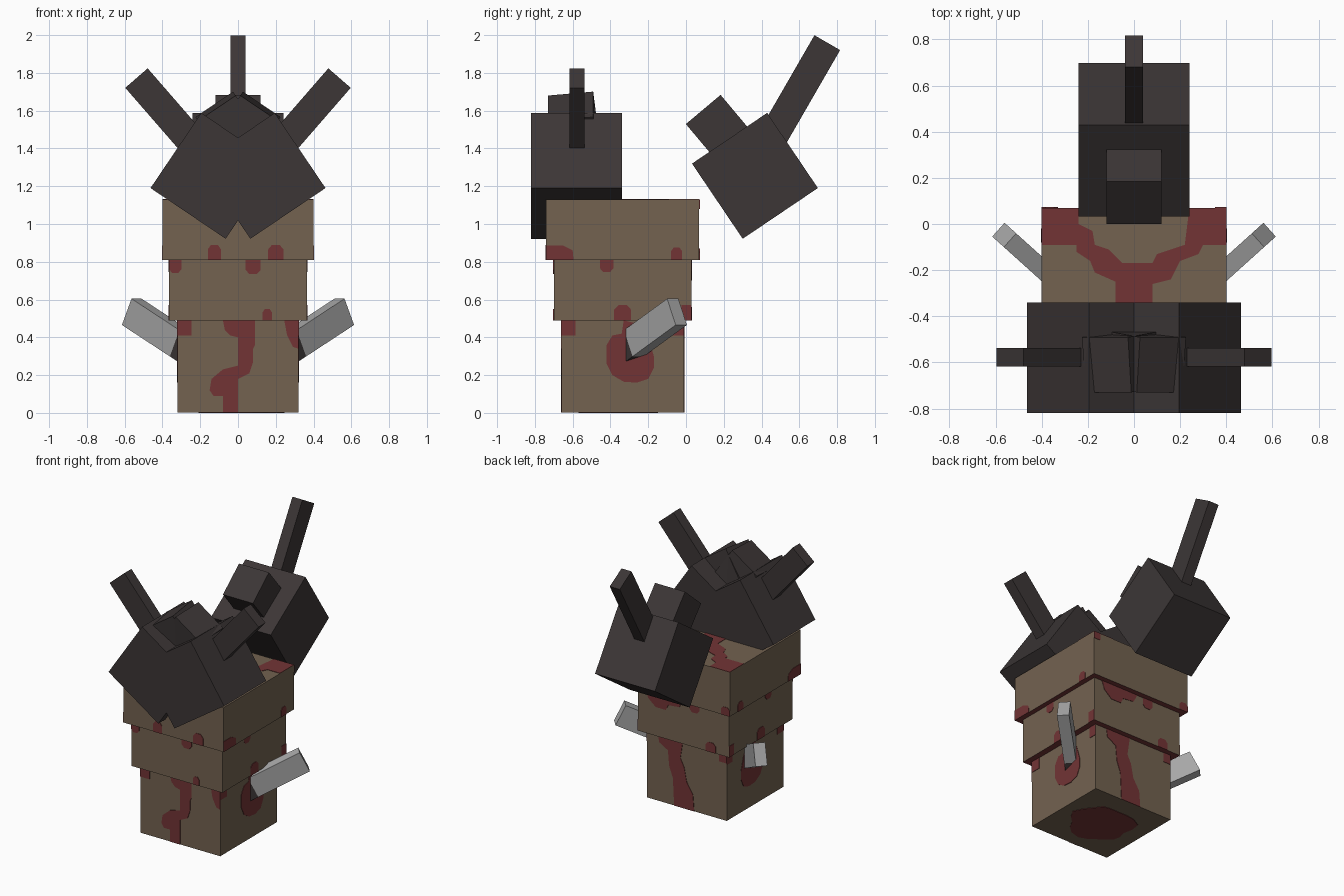
import bpy, bmesh
from math import radians, sin, cos, pi
from mathutils import Matrix, Vector

if "Cube" in bpy.data.objects:
    bpy.data.objects.remove(bpy.data.objects["Cube"])


def srgb(v):
    v /= 255
    return v / 12.92 if v <= 0.04045 else ((v + 0.055) / 1.055) ** 2.4


def material(name, r, g, b):
    m = bpy.data.materials.new(name)
    m.diffuse_color = (srgb(r), srgb(g), srgb(b), 1)
    m.use_nodes = True
    m.node_tree.nodes["Principled BSDF"].inputs["Base Color"].default_value = m.diffuse_color
    return m


TAN = material("tan", 115, 98, 80)
RED = material("dark red", 114, 52, 53)
CHARCOAL = material("charcoal", 60, 54, 54)
GREY = material("blade grey", 168, 168, 168)
T = Matrix.Translation


def R(deg, axis):
    return Matrix.Rotation(radians(deg), 4, axis)


def finish(name, bm, *mats):
    me = bpy.data.meshes.new(name)
    bm.to_mesh(me)
    bm.free()
    for m in mats:
        me.materials.append(m)
    ob = bpy.data.objects.new(name, me)
    bpy.context.collection.objects.link(ob)
    return ob


def box(name, matrix, size, *mats):
    bm = bmesh.new()
    bmesh.ops.create_cube(bm, size=1, matrix=matrix @ Matrix.Diagonal((*size, 1)))
    return finish(name, bm, *mats)


# Body: three stacked tiers, ledge undersides red
MID = -0.335
for name, hx, hy, z0, z1 in (("lower_tier", .32, .325, .003, .49),
                             ("middle_tier", .365, .365, .49, .81),
                             ("upper_tier", .40, .405, .81, 1.13)):
    tier = box(name, T((0, MID, (z0 + z1) / 2)), (2 * hx, 2 * hy, z1 - z0), TAN, RED)
    if z0 > .1:
        for p in tier.data.polygons:
            p.material_index = int(p.normal.z < -0.5)


# Thin red stains laid on the tier faces
def stains(name, place, normal, polys):
    bm = bmesh.new()
    n = Vector(normal)
    for pts in polys:
        f = bm.faces.new([bm.verts.new(Vector(place(a, b)) + n * .003) for a, b in pts])
        ext = bmesh.ops.extrude_face_region(bm, geom=[f], use_keep_orig=True)
        for v in ext["geom"]:
            if isinstance(v, bmesh.types.BMVert):
                v.co -= n * .004
    bmesh.ops.recalc_face_normals(bm, faces=bm.faces)
    finish(name, bm, RED)


def drop(a0, a1, base, tip):
    """Blob hanging from (or rising off) a tier edge, with clipped far corners."""
    c = (a1 - a0) * .25
    k = base + (tip - base) * .7
    return [(a0, base), (a0, k), (a0 + c, tip), (a1 - c, tip), (a1, k), (a1, base)]


def corner(a0, a1, b0, b1):
    return [(a0, b0), (a1, b0), (a1, b1), (a0, b1)]


# Front stains
stains("front_stain_upper", lambda a, b: (a, -.74, b), (0, -1, 0),
       [drop(-.16, -.09, .81, .89), drop(.16, .24, .81, .89)])
stains("front_stain_middle", lambda a, b: (a, -.70, b), (0, -1, 0),
       [drop(-.365, -.30, .81, .74), drop(.04, .12, .81, .735), drop(.13, .18, .49, .55)])
stains("front_stain_lower", lambda a, b: (a, -.66, b), (0, -1, 0),
       [corner(-.32, -.245, .41, .49),
        [(.245, .49), (.26, .41), (.29, .35), (.32, .34), (.32, .49)],
        [(-.08, .49), (-.07, .44), (-.04, .41), (0, .40), (0, .25), (-.08, .23), (-.14, .18),
         (-.15, .12), (-.13, .09), (-.08, .09), (-.08, .003), (0, .003), (0, .18), (.06, .21),
         (.08, .27), (.08, .34), (.09, .36), (.09, .49)]])

# Side stains, the same on both sides
for s, side in ((1, "right"), (-1, "left")):
    stains(side + "_stain_upper", lambda a, b: (.40 * s, a, b), (s, 0, 0),
           [[(-.74, .81), (-.595, .81), (-.60, .86), (-.65, .885), (-.74, .885)],
            drop(-.08, -.02, .81, .875)])
    stains(side + "_stain_middle", lambda a, b: (.365 * s, a, b), (s, 0, 0),
           [drop(-.455, -.385, .81, .745), drop(-.38, -.29, .49, .57),
            corner(-.025, .03, .49, .57)])
    stains(side + "_stain_lower", lambda a, b: (.32 * s, a, b), (s, 0, 0),
           [corner(-.66, -.585, .41, .49),
            [(-.33, .49), (-.34, .42), (-.39, .41), (-.42, .36), (-.42, .26), (-.39, .20),
             (-.33, .165), (-.26, .16), (-.20, .18), (-.17, .24), (-.17, .30), (-.20, .40),
             (-.25, .47)],
            corner(-.07, -.01, .41, .49)])

# Back stains
stains("back_stain_upper", lambda a, b: (a, .07, b), (0, 1, 0),
       [corner(.35, .40, 1.08, 1.13), drop(-.40, -.33, .81, .87)])
stains("back_stain_middle", lambda a, b: (a, .03, b), (0, 1, 0),
       [[(.30, .81), (.28, .75), (.22, .70), (.14, .70), (.12, .74), (.03, .75), (0, .81)],
        drop(-.26, -.18, .49, .56), drop(-.13, -.05, .81, .74)])
stains("back_stain_lower", lambda a, b: (a, -.01, b), (0, 1, 0),
       [[(.23, .49), (.22, .43), (.15, .39), (.14, .28), (.11, .20), (.10, .003), (-.06, .003),
         (-.05, .12), (.0, .20), (.02, .30), (.05, .36), (.03, .49)],
        corner(-.32, -.26, .42, .49)])

# Forked stain on top and splash underneath
stains("top_stain", lambda a, b: (a, b, 1.13), (0, 0, 1),
       [[(-.40, .07), (-.24, .07), (-.24, 0), (-.18, -.03), (-.17, -.09), (-.11, -.11),
         (-.05, -.17), (.08, -.17), (.10, -.13), (.22, -.09), (.24, .07), (.40, .07),
         (.40, -.09), (.30, -.09), (.28, -.13), (.20, -.16), (.16, -.24), (.08, -.26),
         (.08, -.50), (-.08, -.50), (-.08, -.25), (-.17, -.21), (-.19, -.16), (-.25, -.12),
         (-.25, -.09), (-.40, -.09)]])
stains("bottom_stain", lambda a, b: (a, b, .003), (0, 0, -1),
       [[((.22 + .025 * cos(5 * t)) * cos(t), MID + (.21 + .025 * sin(3 * t)) * sin(t))
         for t in (2 * pi * i / 20 for i in range(20))]])


# Limbs: tilted cube with a knob on its inner face
def limb(name, matrix):
    box(name + "_block", matrix, (.48, .48, .48), CHARCOAL)
    box(name + "_knob", matrix @ T((0, -.018, .325)) @ R(6, 'X'), (.24, .24, .24), CHARCOAL)


limb("back_limb", T((0, .365, 1.255)) @ R(34, 'X'))
box("back_spike", T((0, .748, 1.96)) @ R(-30, 'X') @ T((0, 0, -.3)), (.08, .157, .6), CHARCOAL)

for s, side in ((1, "right"), (-1, "left")):
    limb(side + "_limb", T((.13 * s, -.58, 1.255)) @ R(-34 * s, 'Y'))
    box(side + "_spike", T((.5375 * s, -.577, 1.7725)) @ R(41 * s, 'Y') @ T((0, 0, -.25)),
        (.157, .08, .5), CHARCOAL)
    # Blade stuck into the lower tier, with a dark root
    m = T((.5625 * s, -.0475, .535)) @ R(42 if s > 0 else 138, 'Z') @ R(-26, 'Y')
    box(side + "_blade", m @ T((-.19, 0, 0)), (.38, .08, .155), GREY)
    box(side + "_blade_root", m @ T((-.43, 0, 0)), (.10, .08, .155), CHARCOAL)
